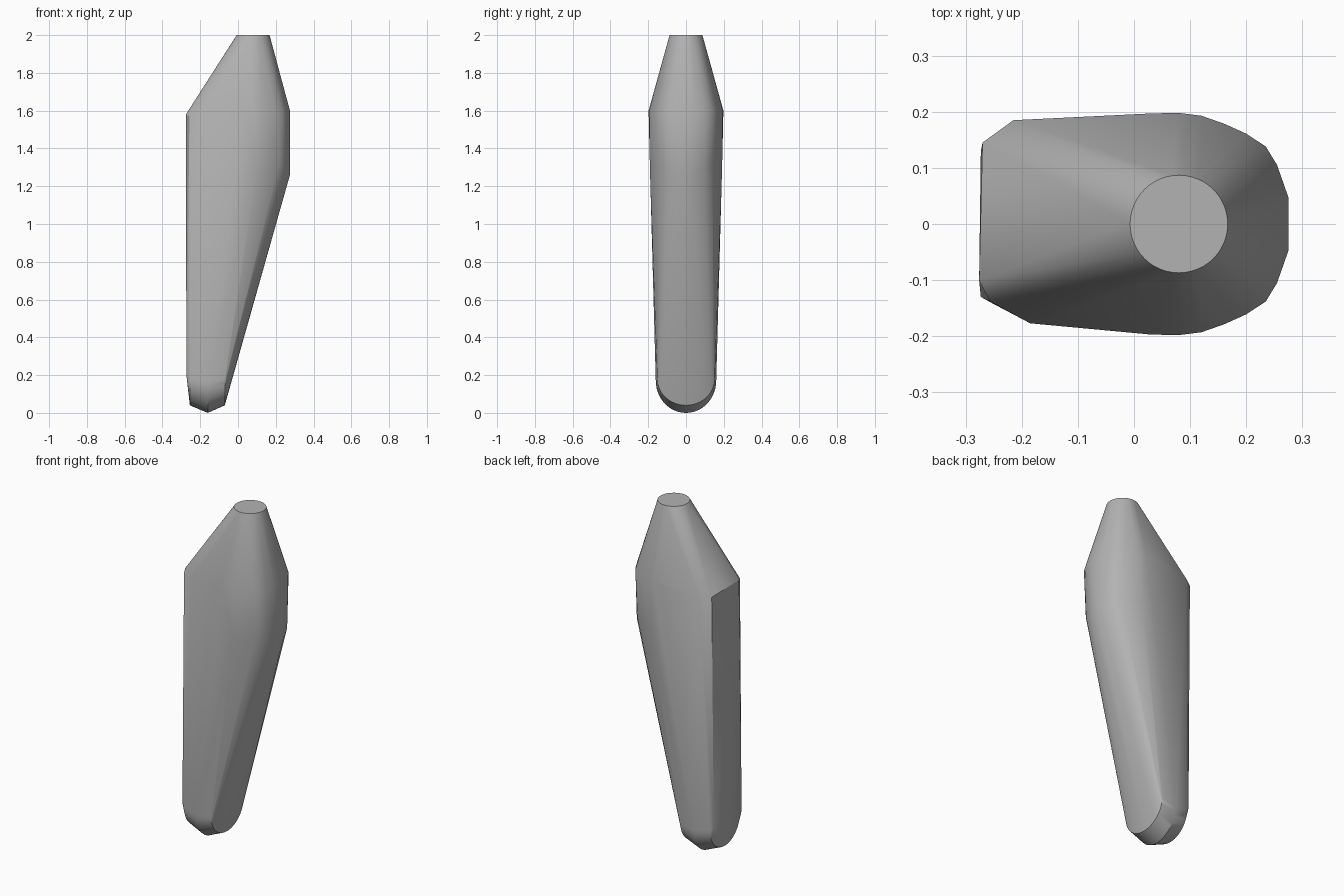
import bpy, bmesh
from math import pi, sin, cos, radians
from mathutils import Vector

cube = bpy.data.objects.get("Cube")
if cube:
    bpy.data.objects.remove(cube, do_unlink=True)

# Single grey material
grey = bpy.data.materials.new("plain grey")
grey.use_nodes = True
colour = (0.45, 0.45, 0.45, 1)
grey.diffuse_color = colour
grey.node_tree.nodes["Principled BSDF"].inputs["Base Color"].default_value = colour

points = []

# Round flat top
for i in range(48):
    a = 2 * pi * i / 48
    points.append((0.08 + 0.087 * cos(a), 0.087 * sin(a), 2))


def tip_arc(x, centre_z, radius, depth):
    """Rounded lower end: a half ellipse in the y-z plane."""
    for i in range(25):
        a = pi * i / 24
        points.append((x, radius * cos(a), centre_z - depth * sin(a)))


tip_arc(-0.255, 0.18, 0.14, 0.14)
tip_arc(-0.16, 0.17, 0.16, 0.17)
tip_arc(-0.07, 0.18, 0.152, 0.14)
points += [(-0.273, s * 0.13, 0.2) for s in (-1, 1)]

# Broad shoulder: flat back corners, rounded leading side
shoulder = [(0.03, 0.197, 1.59), (0.08, 0.198, 1.6), (0.12, 0.193, 1.6),
            (0.16, 0.179, 1.6), (0.2, 0.161, 1.6), (0.235, 0.138, 1.6),
            (0.255, 0.105, 1.6), (0.275, 0.048, 1.6)]
for side in (-1, 1):
    points += [(x, side * y, z) for x, y, z in shoulder]
    # lower edge of the leading side
    points += [(0.275, side * 0.03, 1.26), (0.252, side * 0.1, 1.29),
               (0.22, side * 0.14, 1.32), (0.1, side * 0.191, 1.3)]
points += [(-0.27, 0.145, 1.57), (-0.215, 0.185, 1.57),
           (-0.276, -0.1, 1.58), (-0.257, -0.138, 1.57), (-0.185, -0.177, 1.57)]

# Wrap the sections in one taut skin
bm = bmesh.new()
for p in points:
    bm.verts.new(Vector(p))
hull = bmesh.ops.convex_hull(bm, input=bm.verts)
loose = [v for v in bm.verts if not v.link_faces]
bmesh.ops.delete(bm, geom=loose, context='VERTS')
bmesh.ops.dissolve_limit(bm, angle_limit=radians(0.5), verts=bm.verts, edges=bm.edges)
bmesh.ops.recalc_face_normals(bm, faces=bm.faces)

mesh = bpy.data.meshes.new("tapered_body")
bm.to_mesh(mesh)
bm.free()
mesh.materials.append(grey)
body = bpy.data.objects.new("tapered_body", mesh)
bpy.context.collection.objects.link(body)
bpy.context.view_layer.objects.active = body
body.select_set(True)
bpy.ops.object.shade_smooth_by_angle(angle=radians(30))
